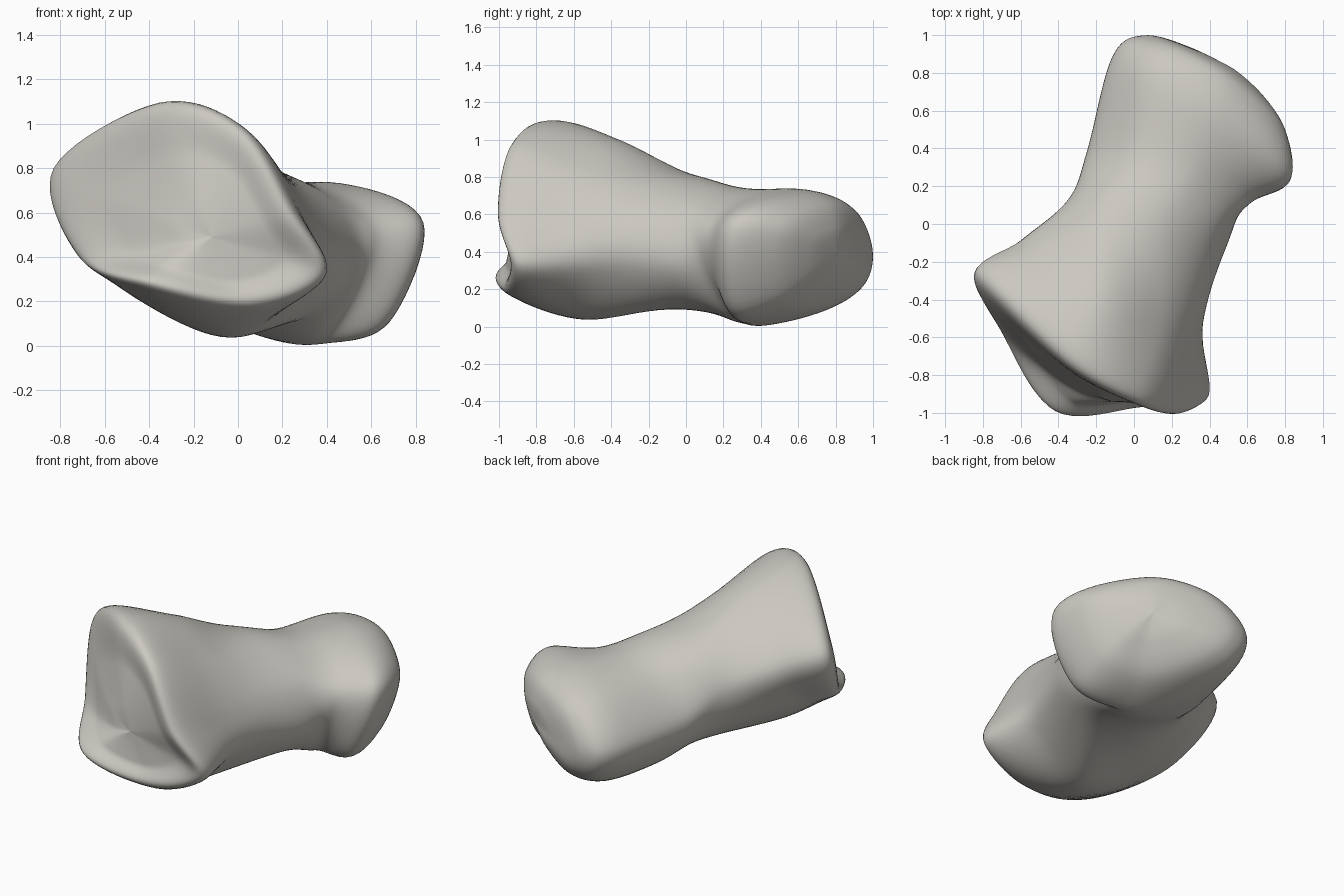
import bpy
import bmesh
from math import cos, sin, radians
from mathutils import Vector

default_cube = bpy.data.objects.get("Cube")
if default_cube:
    bpy.data.objects.remove(default_cube, do_unlink=True)

STEPS = 10  # smooth subdivisions between neighbouring profile points


def ring(*points):
    return [Vector(p) for p in points]


def oval(centre, across, height, start):
    """Eight points of a leaning oval, clockwise as seen from the front."""
    angles = [radians(start - 45 * i) for i in range(8)]
    return [Vector(centre) + Vector(across) * cos(a) + Vector((0, 0, height * sin(a)))
            for a in angles]


def toward(profile, pole, amount, push=(0, 0, 0)):
    return [p.lerp(pole, amount) + Vector(push) for p in profile]


def eased(profile, pole, amount):
    """Shrink toward the pole, flattening out in depth near the middle."""
    result = toward(profile, pole, amount)
    for new, old in zip(result, profile):
        new.y = pole.y + (old.y - pole.y) * (1 - amount) ** 1.6
    return result


def spline(a, b, c, d, t):
    """Smooth curve from b to c, guided by the neighbours a and d."""
    return b + (c - a) * (t / 2) + (a * 2 - b * 5 + c * 4 - d) * (t * t / 2) \
        + (b * 3 - a - c * 3 + d) * (t * t * t / 2)


def refine(points, closed):
    """Pass a smooth curve through a row of points."""
    count = len(points)
    result = []
    for i in range(count if closed else count - 1):
        near = [points[(i + k) % count] if closed else points[min(max(i + k, 0), count - 1)]
                for k in (-1, 0, 1, 2)]
        result += [spline(*near, step / STEPS) for step in range(STEPS)]
    return result if closed else result + [points[-1]]


# Profiles run from the left tip over the top, down the right and back below
front_rim = ring(
    (-.83, -.28, .8), (-.36, -.7, 1.09), (.02, -.91, .98), (.25, -.98, .61),
    (.39, -.9, .32), (.05, -.94, .17), (-.43, -.965, .27), (-.72, -.53, .41))
front_neck = ring(
    (-.57, -.08, .7), (-.2, -.36, 1), (.14, -.5, .84), (.32, -.56, .57),
    (.34, -.5, .31), (0, -.54, .04), (-.4, -.52, .18), (-.59, -.27, .4))
shaft = oval((.08, .03, .45), (.43, -.1, -.05), .36, 170)
rear_neck = ring(
    (-.24, .38, .45), (0, .36, .69), (.32, .28, .73), (.6, .13, .55),
    (.56, .12, .3), (.36, .25, .04), (.08, .4, .05), (-.17, .41, .22))
rear_rim = ring(
    (-.11, .88, .42), (.1, .78, .66), (.47, .57, .73), (.82, .25, .56),
    (.67, .24, .11), (.38, .38, .01), (.15, .65, .06), (-.04, .84, .2))

# Shallow joint face at the front, rounded joint head at the rear
front_pole = Vector((-.12, -.94, .49))
rear_pole = Vector((.53, .81, .4))
profiles = [
    *[eased(front_rim, front_pole, amount) for amount in (1, .75, .4)],
    front_rim, front_neck, shaft, rear_neck, rear_rim,
    toward(rear_rim, rear_pole, .2, push=(.04, .13, 0)),
    toward(rear_rim, rear_pole, .6, push=(.04, .09, 0)),
    toward(rear_rim, rear_pole, 1),
]

# Skin the profiles, first lengthwise and then around
columns = [refine(list(column), closed=False) for column in zip(*profiles)]
rows = [refine(list(row), closed=True) for row in zip(*columns)]

bm = bmesh.new()
grid = [[bm.verts.new(p) for p in row] for row in rows]
around = len(grid[0])
for low, high in zip(grid, grid[1:]):
    for i in range(around):
        j = (i + 1) % around
        bm.faces.new((low[i], low[j], high[j], high[i]))
bmesh.ops.remove_doubles(bm, verts=bm.verts, dist=.0005)
bmesh.ops.recalc_face_normals(bm, faces=bm.faces)

mesh = bpy.data.meshes.new("bone")
bm.to_mesh(mesh)
bm.free()
bone = bpy.data.objects.new("bone", mesh)
bpy.context.collection.objects.link(bone)

# Pale warm grey
colour = (.6, .58, .535, 1)
material = bpy.data.materials.new("pale warm grey")
material.use_nodes = True
material.diffuse_color = colour
material.node_tree.nodes["Principled BSDF"].inputs["Base Color"].default_value = colour
mesh.materials.append(material)

bpy.context.view_layer.objects.active = bone
bone.select_set(True)
bpy.ops.object.shade_smooth_by_angle(angle=radians(50))
